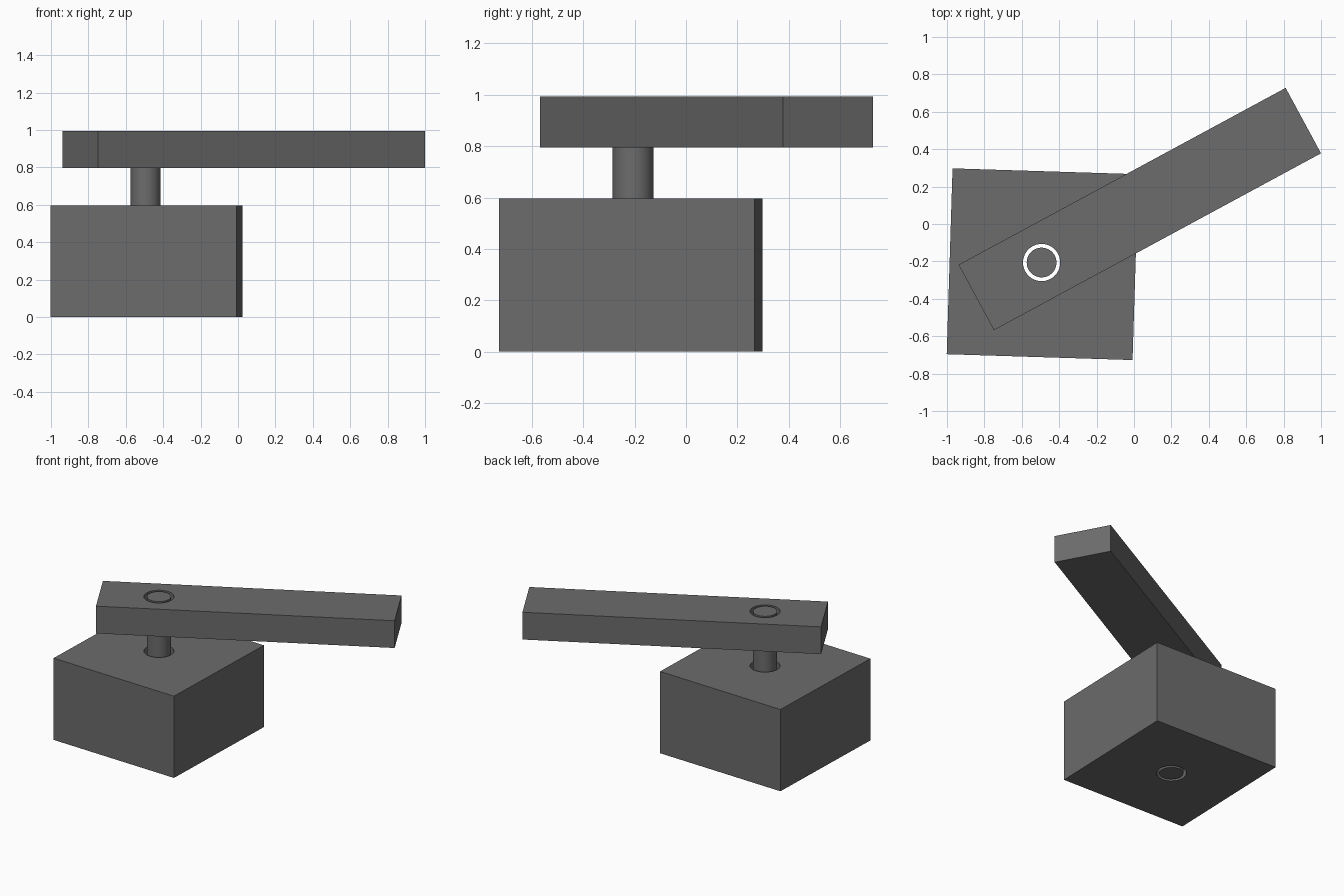
import bpy
import math
from mathutils import Vector

cube = bpy.data.objects.get("Cube")
if cube:
    bpy.data.objects.remove(cube, do_unlink=True)

UNIT = 0.994                      # one design unit in scene units
PIVOT = Vector((-0.494, -0.206))  # shared axis of the pin and both holes

grey = bpy.data.materials.new("dark grey")
grey.use_nodes = True
colour = (0.15, 0.15, 0.15, 1)
grey.diffuse_color = colour
grey.node_tree.nodes["Principled BSDF"].inputs["Base Color"].default_value = colour


def add_box(name, centre, size, bottom, angle):
    """Box standing on z = bottom, turned about z by angle in degrees."""
    sx, sy, sz = (s * UNIT for s in size)
    bpy.ops.mesh.primitive_cube_add(
        size=1, location=(centre[0], centre[1], bottom * UNIT + sz / 2),
        rotation=(0, 0, math.radians(angle)))
    box = bpy.context.object
    box.name = name
    box.scale = (sx, sy, sz)
    bpy.ops.object.transform_apply(location=False, rotation=False, scale=True)
    box.data.materials.append(grey)
    return box


def add_cylinder(name, radius, bottom, top):
    """Smooth upright cylinder on the pivot axis."""
    bpy.ops.mesh.primitive_cylinder_add(
        vertices=64, radius=radius * UNIT, depth=(top - bottom) * UNIT,
        location=(PIVOT.x, PIVOT.y, (bottom + top) / 2 * UNIT))
    cyl = bpy.context.object
    cyl.name = name
    bpy.ops.object.shade_smooth_by_angle(angle=math.radians(30))
    cyl.data.materials.append(grey)
    return cyl


# Base block and swinging arm
base = add_box("base_block", (-0.489, -0.215), (1, 1, 0.6), 0, -1.8)
arm = add_box("swing_arm", (0.031, 0.08), (2, 0.4, 0.2), 0.8, 28.4)

# Pin running through both holes, flush at both ends
add_cylinder("pivot_pin", 0.08, 0, 1)

# Clearance hole through base and arm
cutter = add_cylinder("hole_cutter", 0.1, -0.2, 1.2)
for part in (base, arm):
    hole = part.modifiers.new("pin_hole", 'BOOLEAN')
    hole.operation = 'DIFFERENCE'
    hole.solver = 'EXACT'
    hole.object = cutter
cutter.display_type = 'WIRE'
cutter.hide_render = True
cutter.hide_set(True)
